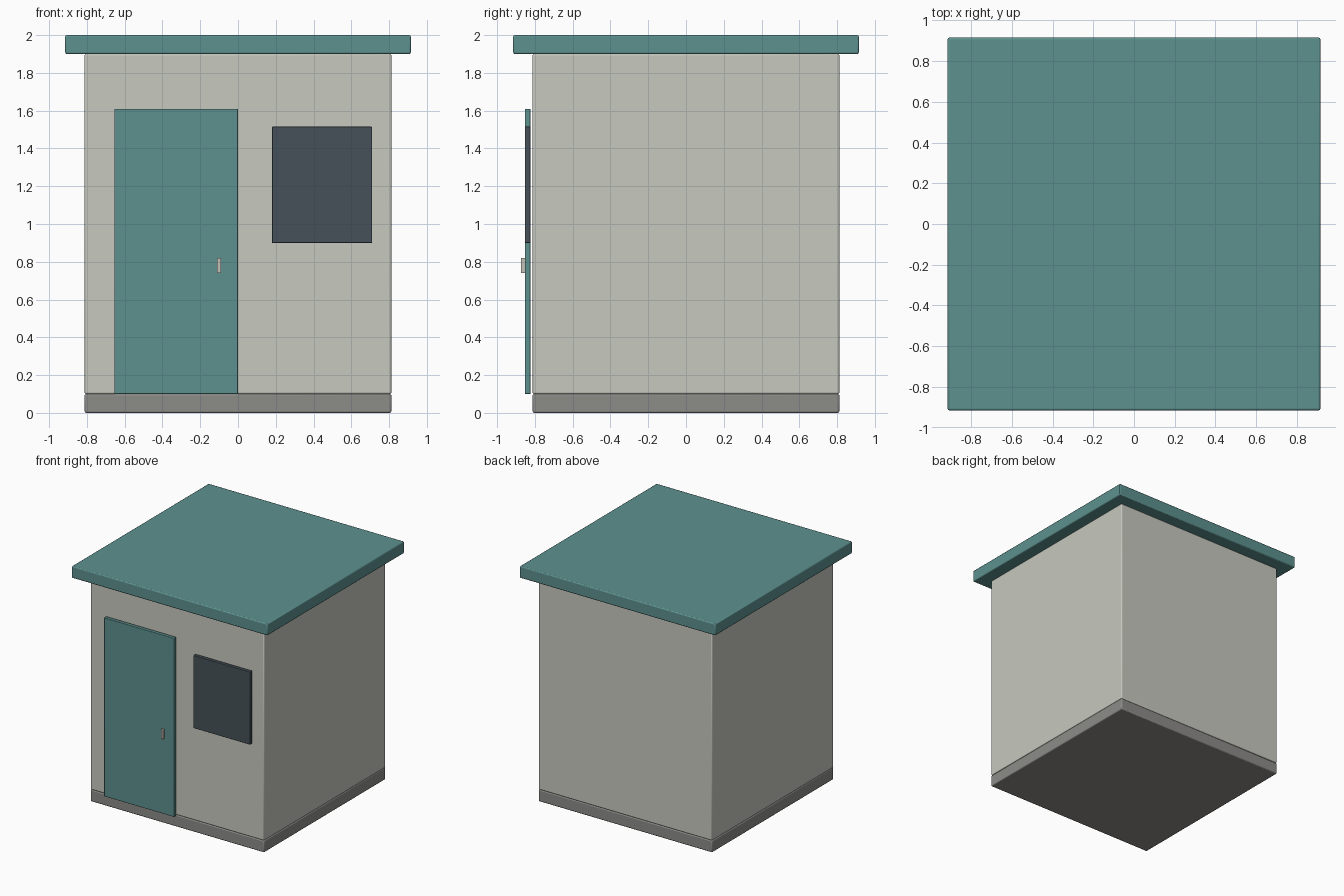
import bpy

if "Cube" in bpy.data.objects:
    bpy.data.objects.remove(bpy.data.objects["Cube"], do_unlink=True)


def material(name, rgb):
    m = bpy.data.materials.new(name)
    m.use_nodes = True
    colour = (*rgb, 1)
    m.diffuse_color = colour
    m.node_tree.nodes["Principled BSDF"].inputs["Base Color"].default_value = colour
    return m


def box(name, mat, x, y, z, bevel=0):
    """Box from (min, max) ranges on each axis, with optional softened edges."""
    spans = (x, y, z)
    bpy.ops.mesh.primitive_cube_add(size=1, location=[(a + b) / 2 for a, b in spans])
    ob = bpy.context.object
    ob.name = name
    ob.scale = [b - a for a, b in spans]
    bpy.ops.object.transform_apply(location=False, rotation=False, scale=True)
    ob.data.materials.append(mat)
    if bevel:
        mod = ob.modifiers.new("Soft edges", 'BEVEL')
        mod.width = bevel
        mod.segments = 2
        bpy.ops.object.shade_smooth_by_angle()
    return ob


teal = material("teal paint", (0.11, 0.285, 0.275))
cream = material("pale wall", (0.57, 0.585, 0.52))
concrete = material("grey concrete", (0.265, 0.262, 0.25))
glass = material("dark glass", (0.06, 0.083, 0.098))
metal = material("handle metal", (0.55, 0.54, 0.48))

W, R = 0.812, 0.915  # half widths of walls and roof

# Body
box("base_slab", concrete, (-W, W), (-W, W), (0, 0.1), 0.008)
box("walls", cream, (-W, W), (-W, W), (0.1, 1.9), 0.008)
box("roof_slab", teal, (-R, R), (-R, R), (1.9, 2), 0.008)

# Front fittings, standing just clear of the wall
front = (-0.853, -0.823)
box("door", teal, (-0.655, 0), front, (0.1, 1.61), 0.003)
box("window", glass, (0.18, 0.71), front, (0.9, 1.515), 0.003)
box("door_handle", metal, (-0.11, -0.09), (-0.873, -0.853), (0.74, 0.82))
